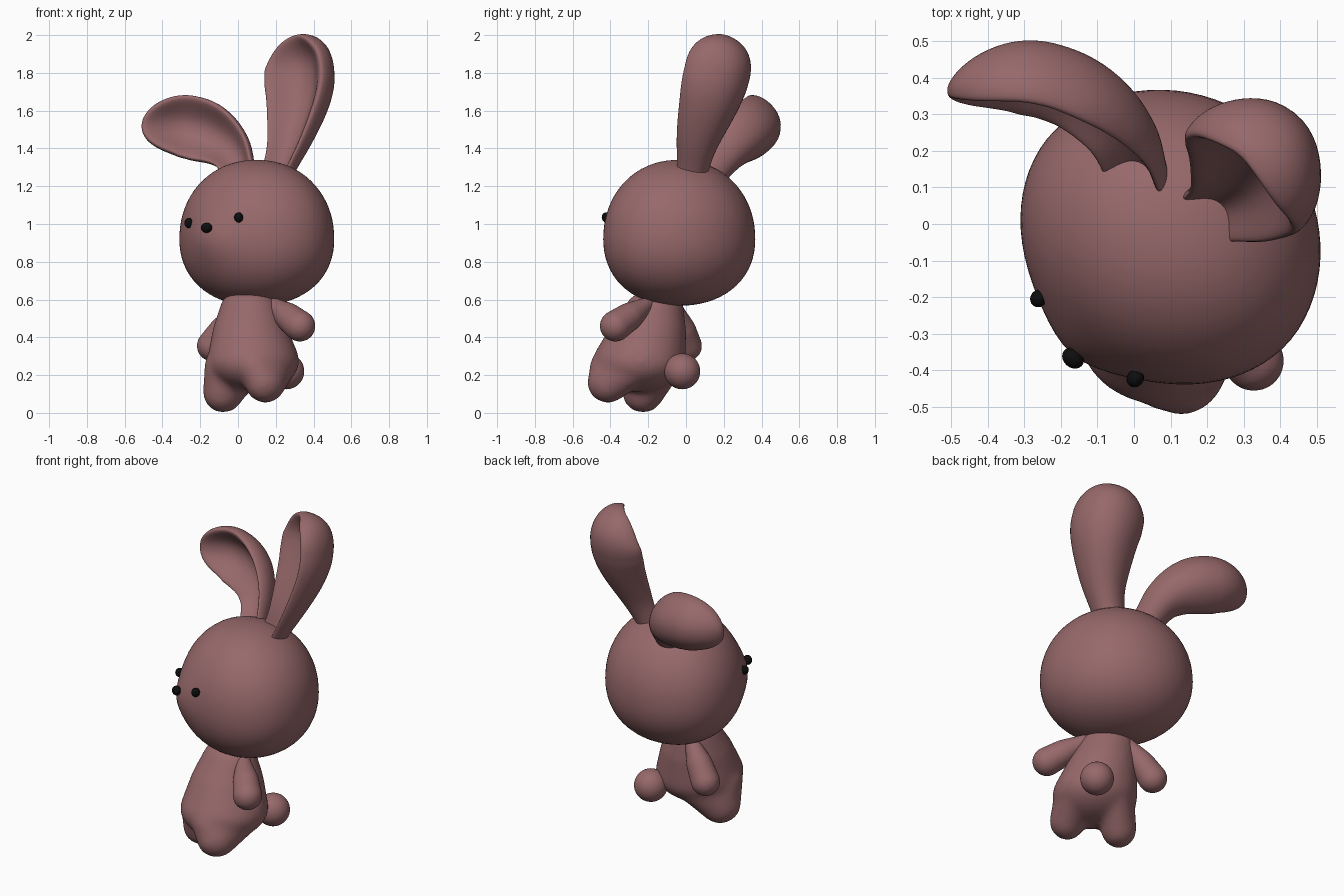
import bpy, bmesh, math
from mathutils import Vector

if "Cube" in bpy.data.objects:
    bpy.data.objects.remove(bpy.data.objects["Cube"])

# The toy is turned: local axes are forward, sideways, up
FWD, SIDE, UP = Vector((-.64, -.77, 0)), Vector((.77, -.64, 0)), Vector((0, 0, 1))


def P(f, s, z):
    return FWD * f + SIDE * s + UP * z


def material(name, col):
    m = bpy.data.materials.new(name)
    m.diffuse_color = (*col, 1)
    m.use_nodes = True
    m.node_tree.nodes["Principled BSDF"].inputs["Base Color"].default_value = m.diffuse_color
    return m


MAUVE = material("mauve plush", (.31, .14, .145))
BLACK = material("black bead", (.004, .004, .004))


def finish(name, bm, mat, remesh=0, smooth=0):
    bmesh.ops.recalc_face_normals(bm, faces=bm.faces)
    for f in bm.faces:
        f.smooth = True
    me = bpy.data.meshes.new(name)
    bm.to_mesh(me)
    bm.free()
    me.materials.append(mat)
    ob = bpy.data.objects.new(name, me)
    bpy.context.collection.objects.link(ob)
    if remesh:
        r = ob.modifiers.new("fuse", 'REMESH')
        r.mode, r.voxel_size, r.use_smooth_shade = 'VOXEL', remesh, True
        s = ob.modifiers.new("soften", 'SMOOTH')
        s.factor, s.iterations = .5, smooth
    return ob


def hull(bm, balls, n=400):
    """Add the convex hull of ellipsoids ((f, s, z), (rf, rs, rz)) to bm."""
    h = bmesh.new()
    for c, r in balls:
        for i in range(n):
            z = 1 - 2 * (i + .5) / n
            q, a = math.sqrt(1 - z * z), i * 2.399963
            h.verts.new(P(c[0] + r[0] * q * math.cos(a), c[1] + r[1] * q * math.sin(a), c[2] + r[2] * z))
    bmesh.ops.convex_hull(h, input=h.verts[:])
    bmesh.ops.delete(h, geom=[v for v in h.verts if not v.link_faces], context='VERTS')
    tmp = bpy.data.meshes.new("tmp")
    h.to_mesh(tmp)
    h.free()
    bm.from_mesh(tmp)
    bpy.data.meshes.remove(tmp)


def ball(name, c, r, mat, shape=None, seg=48):
    bm = bmesh.new()
    bmesh.ops.create_uvsphere(bm, u_segments=seg, v_segments=seg // 2, radius=1)
    for v in bm.verts:
        x, y, z = shape(*v.co) if shape else v.co
        v.co = P(c[0] + x * r[0], c[1] + y * r[1], c[2] + z * r[2])
    return finish(name, bm, mat)


def head_shape(x, y, z):
    """Slightly boxy, bottom-heavy, deeper at the back, with a muzzle bump."""
    p = (abs(x) ** 1.92 + abs(y) ** 1.92) ** (1 / 1.92)
    k = (p ** 2.15 + abs(z) ** 2.15) ** (-1 / 2.15)
    x, y, z = x * k, y * k, z * k
    e = 1 - .06 * z
    bump = .08 * math.exp(-(y * y + (z + .05) ** 2) / .12) if x > 0 else 0
    return x * e * (1 if x > 0 else 1.05) + bump, y * e, z


# Head, eyes and nose
ball("head", (-.03, .1, .953), (.38, .43, .386), MAUVE, head_shape, 72)
ball("left_eye", (.322, -.07, 1.005), (.025, .023, .027), BLACK, seg=20)
ball("right_eye", (.322, .272, 1.035), (.025, .023, .027), BLACK, seg=20)
ball("nose", (.388, .106, .98), (.026, .032, .027), BLACK, seg=20)

# Body with two stubby legs fused in
body = bmesh.new()
hull(body, [((.087, .15, .57), (.145, .155, .08)), ((.112, .18, .43), (.205, .2, .12)),
            ((.14, .22, .27), (.25, .24, .16))])
for foot in ((.225, .085, .105), (.225, .375, .157)):
    s = .22 + (foot[1] - .23) * .75
    hull(body, [((.13, s, .28), (.2, .11, .14)), (foot, (.115, .1, .105)),
                ((.22, s, .25), (.14, .11, .1))])
finish("body", body, MAUVE, .014, 20)

# Arms
for name, shoulder, hand in (("right_arm", (.04, .26, .58), (.078, .49, .46)),
                             ("left_arm", (.04, .04, .56), (.085, -.105, .355))):
    bm = bmesh.new()
    mid = [(a * .4 + b * .6) for a, b in zip(shoulder, hand)]
    hull(bm, [(shoulder, (.035,) * 3), (mid, (.075,) * 3), (hand, (.083,) * 3)])
    finish(name, bm, MAUVE, .01, 6)

# Tail
ball("tail", (-.148, .209, .22), (.095, .095, .095), MAUVE)


def spline(pts, t):
    """Catmull-Rom point on a path, t from 0 to 1."""
    p = [2 * pts[0] - pts[1]] + pts + [2 * pts[-1] - pts[-2]]
    x = min(t, .99999) * (len(pts) - 1)
    i = int(x)
    x -= i
    a, b, c, d = p[i:i + 4]
    return .5 * (2 * b + (c - a) * x + (2 * a - 5 * b + 4 * c - d) * x * x + (3 * b - a - 3 * c + d) * x ** 3)


def ear(name, path, w0, w1, base, wide, thick, cup):
    """Spoon-shaped ear: grooved sections swept along a path with a round tip."""
    pts = [Vector(p) for p in path]
    bm = bmesh.new()
    rings, n, m = [], 48, 56
    for i in range(n + 1):
        t = .9995 * math.sin(i / n * math.pi / 2)
        c = spline(pts, t)
        tan = (spline(pts, min(1, t + .03)) - spline(pts, max(0, t - .03))).normalized()
        w = Vector(w0).lerp(Vector(w1), min(1, t * 1.5))
        w = (w - tan * w.dot(tan)).normalized()
        nrm = w.cross(tan).normalized()
        k = min(1, t / .62)
        k = k * k * (3 - 2 * k)
        tip = math.sqrt(1 - ((t - .68) / .32) ** 2) if t > .68 else 1
        hw = (base + (wide - base) * k) * tip
        th = (.06 + (thick - .06) * k) * tip
        ring = []
        for j in range(m):
            a = 2 * math.pi * j / m
            x, y = (math.copysign(abs(q) ** .85, q) for q in (math.cos(a), math.sin(a)))
            groove = 1 - .95 * tip * y ** 3 if y > 0 else 1
            off = cup * tip * hw * (x * x - .5) + th * y * groove
            ring.append(bm.verts.new(c + w * hw * x + nrm * off))
        rings.append(ring)
    for r, q in zip(rings, rings[1:]):
        for j in range(m):
            bm.faces.new((r[j], r[(j + 1) % m], q[(j + 1) % m], q[j]))
    bm.faces.new(rings[0])
    bm.faces.new(rings[-1])
    finish(name, bm, MAUVE)


# Upright ear and drooping ear
ear("right_ear", [(.2, .03, 1.24), (.28, .07, 1.45), (.335, .14, 1.68), (.334, .185, 1.85), (.3, .205, 1.998)],
    SIDE, SIDE, .09, .203, .12, .42)
ear("left_ear", [(.02, .12, 1.24), (-.03, .23, 1.38), (-.14, .325, 1.472), (-.3, .378, 1.516), (-.51, .36, 1.515)],
    (.9, -.3, .3), (.1, .1, 1), .09, .168, .093, .42)
